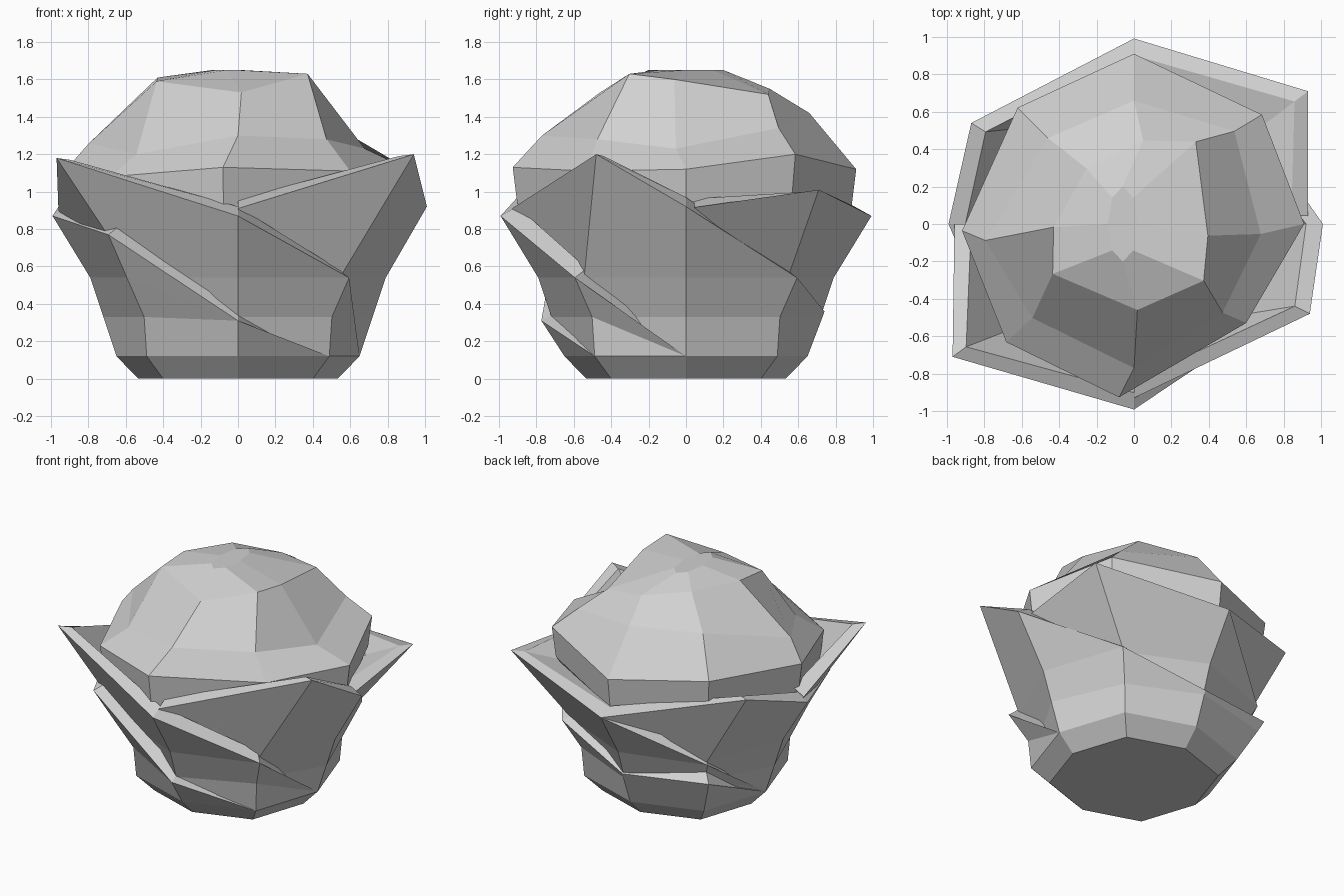
import bpy, bmesh, math
from mathutils import Vector

cube = bpy.data.objects.get("Cube")
if cube:
    bpy.data.objects.remove(cube, do_unlink=True)

grey = bpy.data.materials.new("plain_grey")
grey.use_nodes = True
colour = (0.64, 0.64, 0.64, 1)
grey.diffuse_color = colour
grey.node_tree.nodes["Principled BSDF"].inputs["Base Color"].default_value = colour

STEP = math.radians(45)


def polar(radius, step, z):
    return Vector((radius * math.cos(step * STEP), radius * math.sin(step * STEP), z))


def loft(name, rows, closed=False):
    """Skin equally long rows of points into a flat shaded object."""
    bm = bmesh.new()
    grid = [[bm.verts.new(p) for p in row] for row in rows]
    count = len(rows[0])
    for low, high in zip(grid, grid[1:]):
        for i in range(count if closed else count - 1):
            j = (i + 1) % count
            bm.faces.new((low[i], low[j], high[j], high[i]))
    if closed:
        bm.faces.new(list(reversed(grid[0])))
        bm.faces.new(grid[-1])
    bmesh.ops.remove_doubles(bm, verts=bm.verts, dist=0.0005)
    mesh = bpy.data.meshes.new(name)
    bm.to_mesh(mesh)
    bm.free()
    mesh.materials.append(grey)
    obj = bpy.data.objects.new(name, mesh)
    bpy.context.collection.objects.link(obj)


# Shared outline of the bowl: height, radius on the axes, radius on the diagonals
OUTLINE = [(0.12, 0.65, 0.69), (0.33, 0.72, 0.71), (0.54, 0.79, 0.84), (0.9, 1.01, 1.06)]
FOOT = OUTLINE[0][0]


def bowl_radius(z, step):
    side = 1 + step % 2
    for low, high in zip(OUTLINE, OUTLINE[1:]):
        if z <= high[0]:
            break
    t = min(max((z - low[0]) / (high[0] - low[0]), 0), 1)
    return low[side] + (high[side] - low[side]) * t


# Flat bottom of the bowl
loft("base", [[polar(bowl_radius(FOOT, s) * scale, s, z) for s in range(8)]
              for z, scale in ((0, 0.82), (FOOT, 1))], closed=True)


# Outer leaves: each rises to a tip, then its edge winds down over the next leaf
def leaf(name, first_step, tip, tops, offsets, shallow=False):
    columns = []
    for i, (top, offset) in enumerate(zip(tops, offsets)):
        step = first_step + i
        column = []
        for level, _, _ in OUTLINE[:3]:
            z = min(level, top)
            shift = min(offset, 0) if z == FOOT else offset
            column.append(polar(bowl_radius(z, step) + shift, step, z))
        # Tip or rim point, then the thickness and the inside wall
        rim = Vector(tip) if i == 1 else polar(bowl_radius(top, step) + offset, step, top)
        inward = Vector((-rim.x, -rim.y, 0)).normalized() * 0.09
        lift = -0.01 if i == 1 else 0 if top == FOOT else 0.05
        inner = rim + inward + Vector((0, 0, lift))
        wall = column[-1] + inward
        if shallow and top > 0.8:
            wall = inner + inward * 2.5 - Vector((0, 0, 0.06))
        columns.append(column + [rim, inner, wall])
    loft(name, list(zip(*columns)))


leaf("front_right_leaf", 4, (-0.97, -0.71, 1.18),
     [0.9, 1.18, 0.87, 0.54, FOOT], [-0.05, -0.07, 0, 0, 0])
leaf("front_left_leaf", 6, (0.94, -0.48, 1.2),
     [0.91, 1.2, 0.92, 0.54, 0.36, 0.4, FOOT], [-0.08, -0.07, 0, 0, 0.01, 0.12, 0])
leaf("back_left_leaf", 0, (0.93, 0.71, 1.01),
     [0.91, 1.01, 0.87, 0.52, FOOT], [-0.08, -0.07, 0, 0, 0], shallow=True)
leaf("back_right_leaf", 2, (-0.87, 0.54, 1.06),
     [0.87, 1.06, 0.87, 0.77, 0.31, FOOT], [0, -0.03, 0, 0, 0.06, 0])


# Faceted heart: rings of turns, radii and heights, counted round from the left side
def ring(turns, radii, heights, scale=1, drop=0):
    return [polar(r * scale, s, z - drop) for s, r, z in zip(turns, radii, heights)]


widest = ([0, 0.9, 2, 3, 4.05, 4.95, 5.89, 7.08],
          [0.91, 0.9, 0.91, 0.88, 0.92, 0.93, 0.93, 0.8],
          [1.12, 1.2, 1.12, 1.16, 1.12, 1.08, 1.13, 1.11])
shoulder = ([-0.1, 0.95, 2, 3, 4.14, 4.95, 6, 7],
            [0.68, 0.73, 0.66, 0.65, 0.8, 0.74, 0.77, 0.67],
            [1.23, 1.34, 1.42, 1.41, 1.26, 1.2, 1.3, 1.28])
crown = ([-0.2, 1.18, 1.86, 2.9, 4.05, 4.7, 6.05, 7.13],
         [0.4, 0.55, 0.45, 0.39, 0.43, 0.51, 0.46, 0.48],
         [1.6, 1.52, 1.55, 1.6, 1.61, 1.59, 1.53, 1.63])
# A narrow ridge closes the top
summit = [Vector((0.4 * p.x - 0.06, p.y, p.z)) for p in (polar(0.2, s, 1.65) for s in range(8))]

loft("heart", [
    [polar(0.6, s, 0.6) for s in range(8)],
    ring(*widest, scale=0.97, drop=0.22),
    ring(*widest),
    ring(*shoulder),
    ring(*crown),
    summit,
], closed=True)
